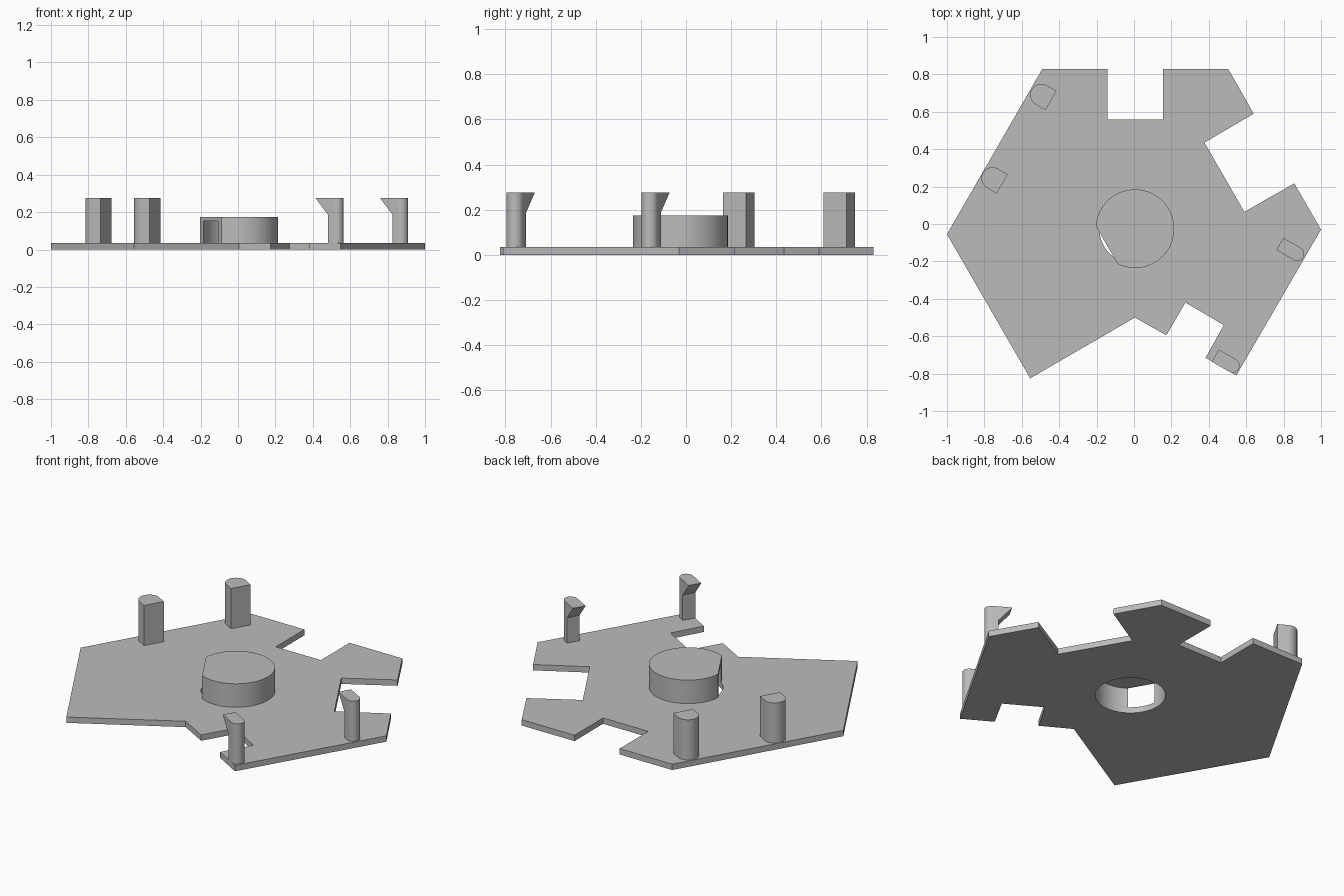
import bpy, bmesh
from math import sin, cos, radians, acos, degrees
from mathutils import Vector

cube = bpy.data.objects.get("Cube")
if cube:
    bpy.data.objects.remove(cube, do_unlink=True)

grey = bpy.data.materials.new("plain grey")
grey.use_nodes = True
grey.diffuse_color = (0.5, 0.5, 0.5, 1)
grey.node_tree.nodes["Principled BSDF"].inputs["Base Color"].default_value = (0.5, 0.5, 0.5, 1)

PLATE_TOP, POST_TOP = 0.035, 0.275


def prism(name, points, sweep, location=(0, 0, 0), turn=0):
    """Extrude a closed 3D outline along a vector."""
    bm = bmesh.new()
    face = bm.faces.new([bm.verts.new(p) for p in points])
    side = bmesh.ops.extrude_face_region(bm, geom=[face])["geom"]
    bmesh.ops.translate(bm, verts=[g for g in side if isinstance(g, bmesh.types.BMVert)], vec=Vector(sweep))
    bmesh.ops.recalc_face_normals(bm, faces=bm.faces[:])
    mesh = bpy.data.meshes.new(name)
    bm.to_mesh(mesh)
    bm.free()
    mesh.materials.append(grey)
    obj = bpy.data.objects.new(name, mesh)
    bpy.context.collection.objects.link(obj)
    obj.location = location
    obj.rotation_euler.z = radians(turn)
    return obj


def arc(radius, start, end, steps, z):
    angles = [radians(start + (end - start) * i / steps) for i in range(steps + 1)]
    return [(radius * cos(a), radius * sin(a), z) for a in angles]


def cut(obj, cutter):
    mod = obj.modifiers.new("cut", 'BOOLEAN')
    mod.operation = 'DIFFERENCE'
    mod.solver = 'EXACT'
    mod.object = cutter
    cutter.hide_render = True
    bpy.context.view_layer.objects.active = obj
    bpy.ops.object.modifier_apply(modifier=mod.name)


def smooth(obj):
    bpy.ops.object.select_all(action='DESELECT')
    obj.select_set(True)
    bpy.context.view_layer.objects.active = obj
    bpy.ops.object.shade_smooth_by_angle(angle=radians(30))


# Base plate with notched rim
outline = [(-0.49, 0.83), (-0.143, 0.83), (-0.143, 0.56), (0.155, 0.56), (0.155, 0.83),
           (0.503, 0.83), (0.64, 0.59), (0.377, 0.435), (0.59, 0.065), (0.857, 0.217),
           (1.0, -0.03), (0.547, -0.81), (0.383, -0.715), (0.48, -0.54), (0.275, -0.42),
           (0.173, -0.595), (0.005, -0.5), (-0.555, -0.825), (-1.0, -0.055)]
plate = prism("base_plate", [(x, y, 0) for x, y in outline], (0, 0, PLATE_TOP))

# Round hub with one flat side; its bore breaks through the flat
HUB, FLAT = (0.005, -0.025, 0), 0.174
half = degrees(acos(FLAT / 0.21))
hub = prism("hub", arc(0.21, 210 + half, 570 - half, 64, PLATE_TOP), (0, 0, 0.14), HUB)
bore = prism("bore_cutter", arc(0.19, 0, 354, 59, -0.1), (0, 0, 0.253), HUB)
bpy.context.view_layer.update()
for part in (plate, hub):
    cut(part, bore)
    smooth(part)
bpy.data.objects.remove(bore, do_unlink=True)


def post(name, radius, length, center, turn):
    """Upright post: rounded on its outer side, square on its inner side."""
    points = arc(radius, -90, 90, 20, PLATE_TOP)
    points += [(-length, radius, PLATE_TOP), (-length, -radius, PLATE_TOP)]
    return prism(name, points, (0, 0, POST_TOP - PLATE_TOP), center, turn)


# Thick plain posts
for name, center in (("back_post", (-0.496, 0.69, 0)), ("side_post", (-0.757, 0.244, 0))):
    smooth(post(name, 0.059, 0.06, center, 150))

# Slim posts with a catch at the top, undercut by a sloped wedge
for name, center in (("front_clip", (0.527, -0.757, 0)), ("side_clip", (0.8725, -0.16, 0))):
    clip = post(name, 0.0375, 0.107, center, -30)
    wedge = [(-0.0325, -0.1, 0), (-0.0325, -0.1, 0.187), (-0.107, -0.1, 0.273),
             (-0.2, -0.1, 0.38), (-0.2, -0.1, 0)]
    cutter = prism("undercut_cutter", wedge, (0, 0.2, 0), center, -30)
    bpy.context.view_layer.update()
    cut(clip, cutter)
    bpy.data.objects.remove(cutter, do_unlink=True)
    smooth(clip)
